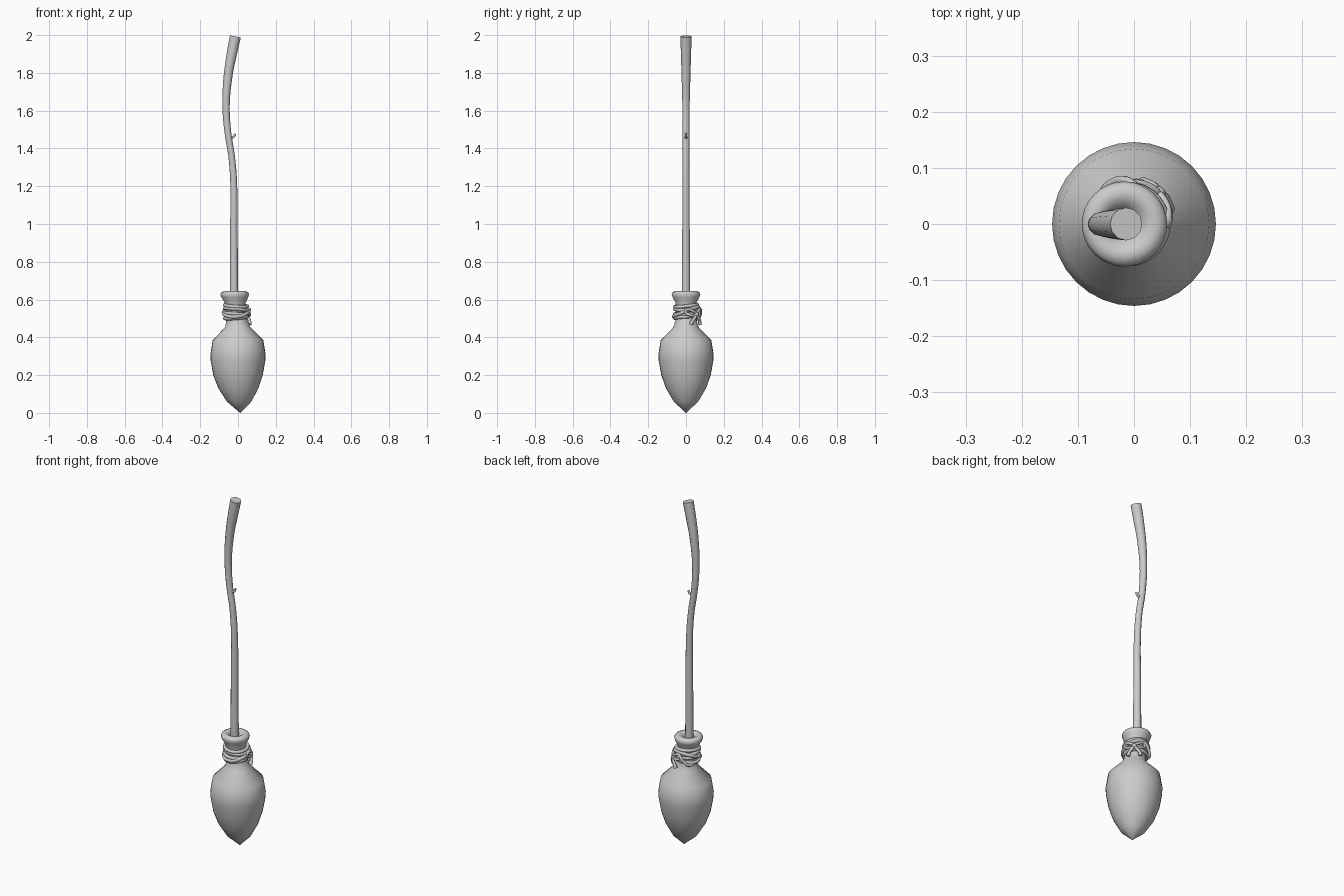
import bpy, bmesh, math
from mathutils import Vector

cube = bpy.data.objects.get("Cube")
if cube:
    bpy.data.objects.remove(cube)

grey = bpy.data.materials.new("plain grey")
grey.use_nodes = True
grey.diffuse_color = (0.6, 0.6, 0.6, 1)
grey.node_tree.nodes["Principled BSDF"].inputs["Base Color"].default_value = (0.6, 0.6, 0.6, 1)


def finish(obj, angle):
    bpy.ops.object.select_all(action='DESELECT')
    obj.select_set(True)
    bpy.context.view_layer.objects.active = obj
    if obj.type == 'CURVE':
        bpy.ops.object.convert(target='MESH')
        obj = bpy.context.view_layer.objects.active
    bpy.ops.object.shade_smooth_by_angle(angle=math.radians(angle))
    return obj


def loft(name, rings, sides=32):
    """Round body from rings of (height, centre x, radius), closed at both ends."""
    bm = bmesh.new()
    loops = []
    for z, cx, r in rings:
        loops.append([bm.verts.new((cx + r * math.cos(a), r * math.sin(a), z))
                      for a in (math.tau * i / sides for i in range(sides))])
    for low, high in zip(loops, loops[1:]):
        for i in range(sides):
            j = (i + 1) % sides
            bm.faces.new((low[i], low[j], high[j], high[i]))
    bm.faces.new(loops[0][::-1])
    bm.faces.new(loops[-1])
    mesh = bpy.data.meshes.new(name)
    bm.to_mesh(mesh)
    bm.free()
    mesh.materials.append(grey)
    obj = bpy.data.objects.new(name, mesh)
    bpy.context.collection.objects.link(obj)
    return finish(obj, 60)


def tube(name, points, thickness, radii=None, cyclic=False, sides=8, steps=4):
    """Round tube along a smooth path."""
    curve = bpy.data.curves.new(name, 'CURVE')
    curve.dimensions = '3D'
    curve.bevel_depth = thickness
    curve.bevel_resolution = sides // 2 - 2
    curve.resolution_u = steps
    curve.use_fill_caps = True
    spline = curve.splines.new('BEZIER')
    spline.bezier_points.add(len(points) - 1)
    spline.use_cyclic_u = cyclic
    for i, (bp, p) in enumerate(zip(spline.bezier_points, points)):
        bp.co = p
        bp.handle_left_type = bp.handle_right_type = 'AUTO'
        bp.radius = radii[i] if radii else 1
    curve.materials.append(grey)
    obj = bpy.data.objects.new(name, curve)
    bpy.context.collection.objects.link(obj)
    return finish(obj, 50)


# Bristle head with its narrow neck and rolled collar
loft("bristle_head", [
    (0.0, 0.012, 0.001), (0.06, 0.006, 0.065), (0.13, 0.002, 0.106),
    (0.20, 0, 0.131), (0.28, 0, 0.145), (0.31, 0, 0.146), (0.385, 0, 0.134),
    (0.455, -0.001, 0.066), (0.49, -0.006, 0.056), (0.54, -0.012, 0.051),
    (0.585, -0.015, 0.056), (0.612, -0.017, 0.071), (0.628, -0.017, 0.076),
    (0.639, -0.017, 0.071), (0.645, -0.017, 0.058), (0.642, -0.018, 0.043),
    (0.630, -0.020, 0.030), (0.61, -0.021, 0.02)])

# Bent wooden handle, flaring at the tip
stick = [(0.60, -0.021, 1.1), (0.95, -0.022, 1.0), (1.22, -0.023, 0.9),
         (1.36, -0.034, 0.86), (1.48, -0.053, 0.88), (1.62, -0.063, 0.95),
         (1.78, -0.053, 1.16), (1.92, -0.029, 1.38), (1.993, -0.014, 1.46)]
tube("handle", [(x, 0, z) for z, x, r in stick], 0.02, [r for z, x, r in stick], sides=12)
tube("twig_stub", [(-0.045, 0, 1.455), (-0.025, 0, 1.461), (-0.014, 0, 1.478)],
     0.007, [1.2, 0.9, 0.8])


# Rope wraps around the neck
def around(angle, radius, z):
    a = math.radians(angle)
    return Vector((-0.011 + radius * math.cos(a), radius * math.sin(a), z))


wraps = [(0.505, 0.006, 40, 0.059), (0.527, 0.005, 150, 0.060),
         (0.548, 0.006, 200, 0.060), (0.568, 0.007, 120, 0.060),
         (0.535, 0.026, 80, 0.066)]
for i, (z, tilt, turn, radius) in enumerate(wraps):
    path = [around(a, radius, z + tilt * math.cos(math.radians(a - turn)))
            for a in range(0, 360, 30)]
    tube(f"rope_wrap_{i + 1}", path, 0.0095, cyclic=True)

# Knot with two bow loops and two hanging ends
bpy.ops.mesh.primitive_uv_sphere_add(segments=12, ring_count=8, radius=0.014,
                                     location=around(45, 0.076, 0.52))
knot = bpy.context.object
knot.name = "rope_knot"
knot.data.materials.append(grey)
finish(knot, 60)
for side, word in ((-1, "right"), (1, "left")):
    loop = [(0, 0.076, 0.52), (20, 0.076, 0.541), (40, 0.072, 0.548),
            (46, 0.070, 0.532), (28, 0.076, 0.518)]
    tube(f"bow_loop_{word}", [around(45 + side * a, r, z) for a, r, z in loop],
         0.0075, cyclic=True)
    end = [(0, 0.076, 0.52), (10, 0.081, 0.503), (20, 0.080, 0.485), (25, 0.078, 0.468)]
    tube(f"rope_end_{word}", [around(45 + side * a, r, z) for a, r, z in end],
         0.0085, [1, 1, 1, 1.25])

# Slack strand sagging beside the bow
slack = [(75, 0.066, 0.56), (92, 0.077, 0.545), (110, 0.078, 0.515),
         (128, 0.072, 0.495), (150, 0.062, 0.50)]
tube("slack_strand", [around(*p) for p in slack], 0.008)
